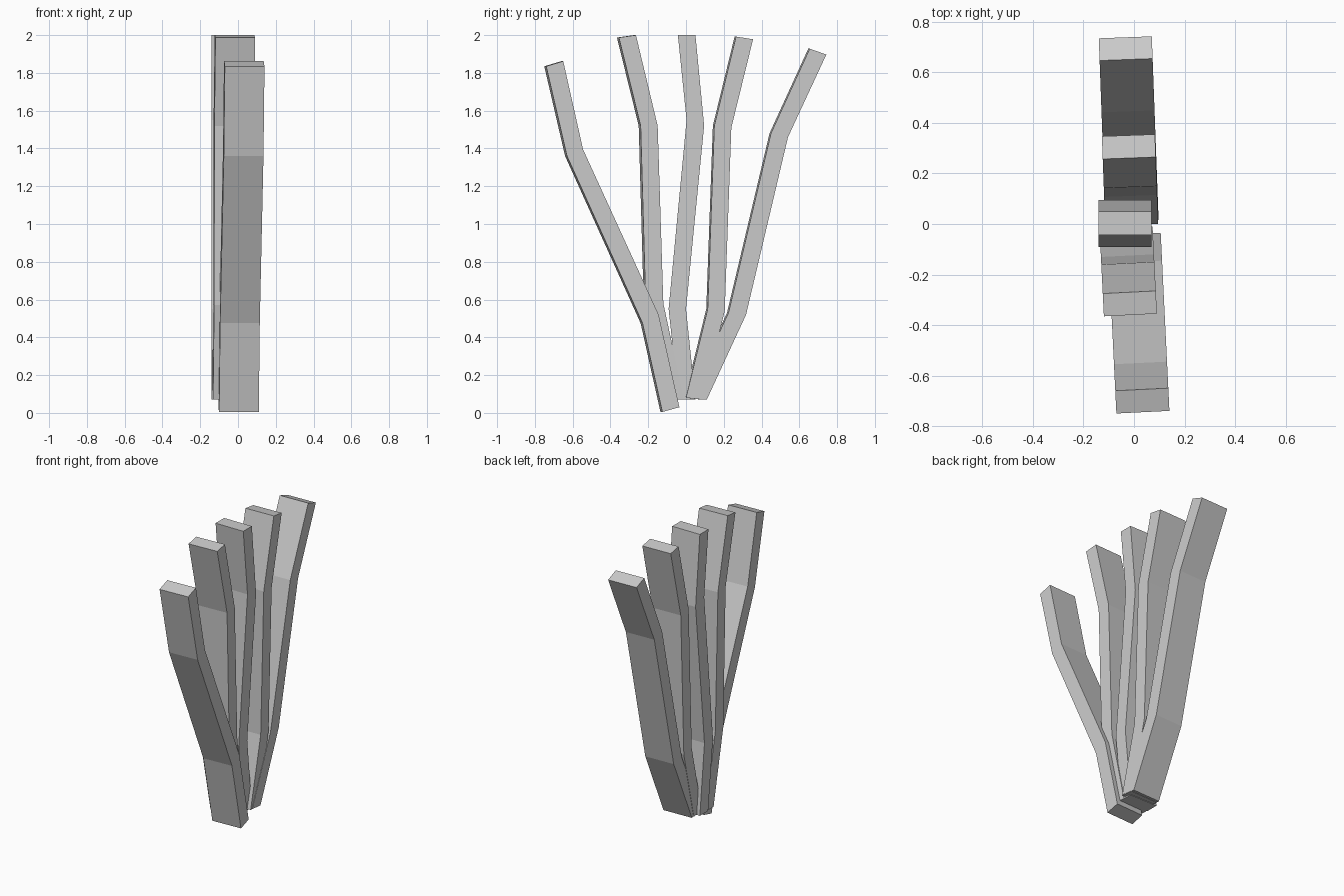
import bpy, bmesh

if "Cube" in bpy.data.objects:
    bpy.data.objects.remove(bpy.data.objects["Cube"])

WIDTH = 0.21


def make_strip(name, left, right, centre, slope):
    """Bent flat bar: side outline in (y, z), extruded along a slightly turned x axis."""
    bm = bmesh.new()
    rings = []
    for a, b in zip(left, right):
        ring = []
        for (y, z), side in ((a, 1), (b, 1), (b, -1), (a, -1)):
            turn = -slope * (side - 1) * WIDTH / 2
            x = centre + slope * y + side * WIDTH / 2
            ring.append(bm.verts.new((x, y + turn, z)))
        rings.append(ring)
    for lo, hi in zip(rings, rings[1:]):
        for i in range(4):
            j = (i + 1) % 4
            bm.faces.new((lo[i], lo[j], hi[j], hi[i]))
    bm.faces.new(rings[0])
    bm.faces.new(rings[-1])
    bmesh.ops.recalc_face_normals(bm, faces=bm.faces)
    mesh = bpy.data.meshes.new(name)
    bm.to_mesh(mesh)
    bm.free()
    obj = bpy.data.objects.new(name, mesh)
    bpy.context.collection.objects.link(obj)


# Five fanned strips, outlines listed from bottom to top
make_strip("front_outer_strip",
           [(-0.125, 0.005), (-0.23, 0.475), (-0.63, 1.36), (-0.74, 1.835)],
           [(-0.035, 0.03), (-0.145, 0.52), (-0.545, 1.395), (-0.65, 1.862)],
           -0.001, -0.049)
make_strip("front_inner_strip",
           [(-0.10, 0.07), (-0.213, 0.57), (-0.24, 1.52), (-0.355, 1.987)],
           [(-0.01, 0.07), (-0.12, 0.58), (-0.15, 1.52), (-0.265, 2.0)],
           -0.032, -0.05)
make_strip("middle_strip",
           [(-0.04, 0.07), (-0.092, 0.55), (0.003, 1.55), (-0.043, 2.0)],
           [(0.05, 0.07), (0.0, 0.55), (0.096, 1.52), (0.05, 2.0)],
           -0.035, 0.0)
make_strip("back_inner_strip",
           [(0.0, 0.08), (0.115, 0.55), (0.15, 1.52), (0.265, 1.992)],
           [(0.09, 0.07), (0.205, 0.54), (0.24, 1.51), (0.355, 1.978)],
           -0.009, -0.037)
make_strip("back_outer_strip",
           [(0.015, 0.08), (0.225, 0.53), (0.45, 1.48), (0.655, 1.928)],
           [(0.11, 0.07), (0.318, 0.52), (0.54, 1.46), (0.743, 1.897)],
           -0.007, -0.037)
